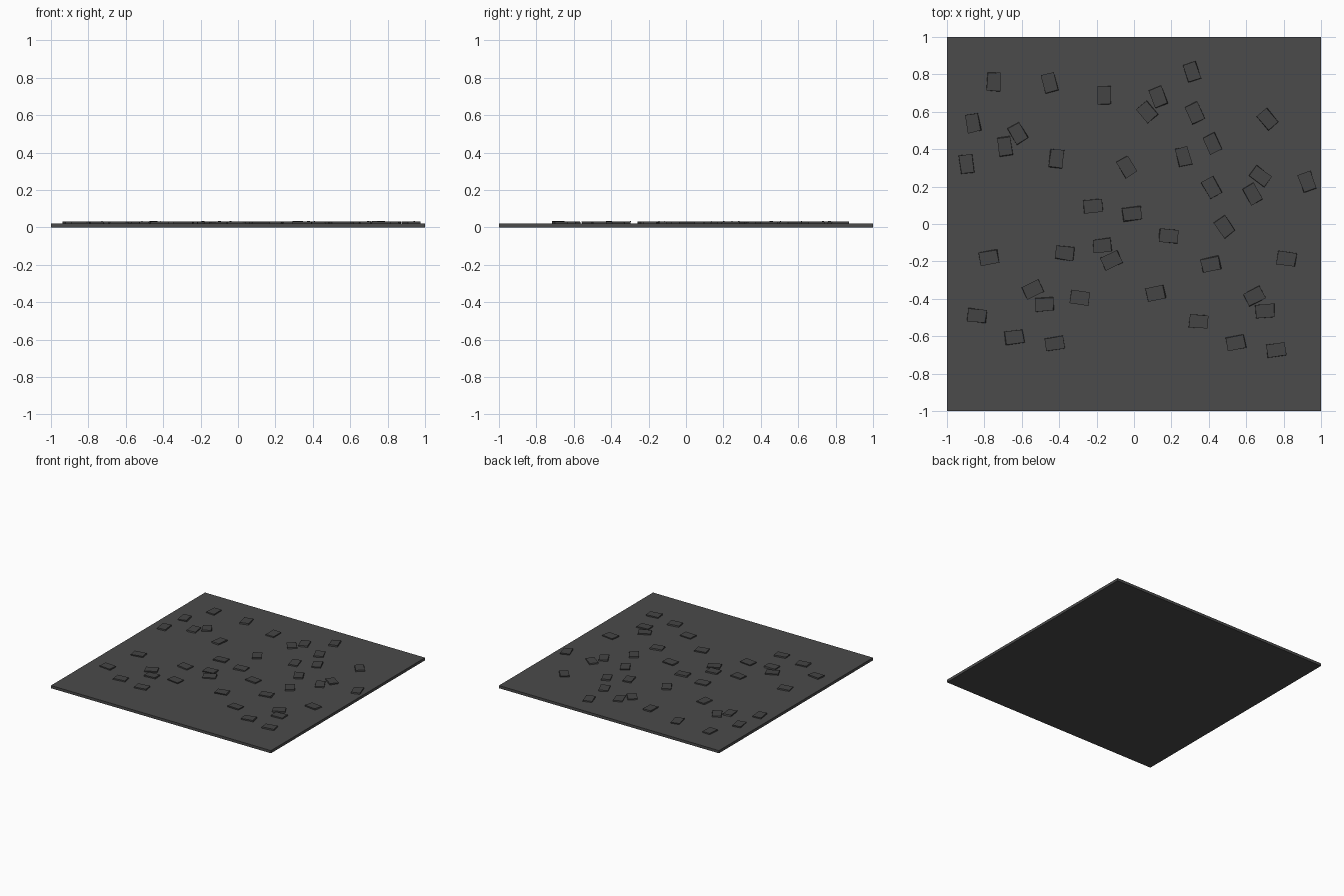
import bpy, bmesh, math, random
from mathutils import Vector

if "Cube" in bpy.data.objects:
    bpy.data.objects.remove(bpy.data.objects["Cube"])

random.seed(4)


def material(name, value):
    m = bpy.data.materials.new(name)
    m.diffuse_color = (value, value, value, 1)
    m.use_nodes = True
    m.node_tree.nodes["Principled BSDF"].inputs["Base Color"].default_value = m.diffuse_color
    return m


def slab(name, bottom, top, mat):
    """Closed slab between two matching loops of points."""
    bm = bmesh.new()
    lo = [bm.verts.new(p) for p in bottom]
    hi = [bm.verts.new(p) for p in top]
    n = len(lo)
    bm.faces.new(lo[::-1])
    bm.faces.new(hi)
    for i in range(n):
        j = (i + 1) % n
        bm.faces.new((lo[i], lo[j], hi[j], hi[i]))
    me = bpy.data.meshes.new(name)
    bm.to_mesh(me)
    bm.free()
    me.materials.append(mat)
    ob = bpy.data.objects.new(name, me)
    bpy.context.collection.objects.link(ob)
    return ob


tile_mat = material("tile_grey", 0.07)
chip_mat = material("chip_grey", 0.058)

# Square base tile
T = 0.022
corners = [(-1, -1), (1, -1), (1, 1), (-1, 1)]
slab("base_tile", [(x, y, 0) for x, y in corners],
     [(x, y, T) for x, y in corners], tile_mat)

# Scattered stone chips: x, y, direction of the long side in degrees
rear_chips = [
    (-.75, .76, 88), (-.45, .755, 105), (-.16, .69, 90), (.31, .815, 110),
    (.13, .68, 110), (.07, .60, 130), (.325, .595, 115), (.715, .56, 130),
    (-.86, .54, 100), (-.62, .485, 120), (-.69, .415, 98), (-.415, .35, 83),
    (-.895, .32, 98), (-.04, .305, 122), (.265, .36, 105), (.42, .43, 115),
    (.415, .195, 118), (.675, .255, 143), (.635, .16, 120), (.925, .225, 110),
    (.485, -.015, 125),
]
front_chips = [
    (-.22, .095, 5), (-.01, .055, 7), (.185, -.065, -5), (-.37, -.155, -8),
    (-.17, -.115, 5), (-.12, -.195, 25), (-.775, -.18, 10), (.41, -.215, 12),
    (.815, -.185, -8), (-.54, -.35, 25), (-.48, -.43, 3), (-.29, -.395, -8),
    (.115, -.37, 12), (.645, -.385, 27), (.70, -.465, 3), (.345, -.52, -3),
    (-.84, -.49, -5), (-.64, -.605, 8), (-.425, -.64, 8), (.545, -.635, 10),
    (.76, -.675, 8),
]

for k, (cx, cy, deg) in enumerate(rear_chips + front_chips):
    a = math.radians(deg)
    ux, uy = Vector((math.cos(a), math.sin(a))), Vector((-math.sin(a), math.cos(a)))
    bottom, top = [], []
    for sx, sy in corners:
        for loop, z, s in ((bottom, T - 0.002, 1.0), (top, 0.031, 0.97)):
            jx, jy = random.uniform(-.003, .003), random.uniform(-.003, .003)
            p = Vector((cx, cy)) + ux * (sx * .05 * s + jx) + uy * (sy * .036 * s + jy)
            dz = random.uniform(-.001, .0025) if z > T else 0
            loop.append((p.x, p.y, z + dz))
    slab(f"stone_chip_{k + 1:02d}", bottom, top, chip_mat)
